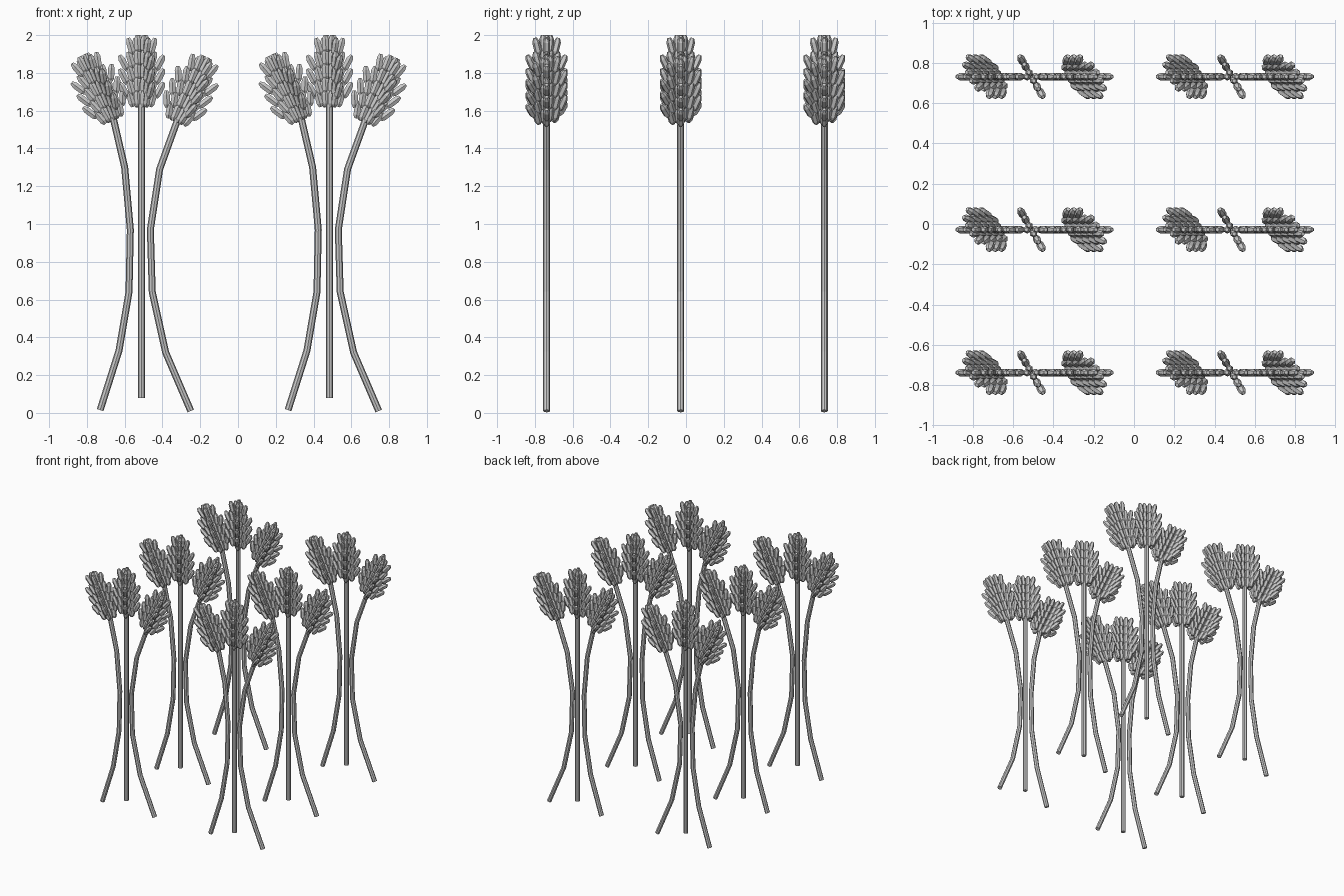
import bpy, bmesh
from math import radians
from mathutils import Matrix, Vector

if "Cube" in bpy.data.objects:
    bpy.data.objects.remove(bpy.data.objects["Cube"])


def stalk_mesh(points):
    """Eight-sided bent stem with closed ends."""
    cu = bpy.data.curves.new("stem_path", 'CURVE')
    cu.dimensions = '3D'
    cu.bevel_depth = 0.0185
    cu.bevel_resolution = 2
    cu.use_fill_caps = True
    sp = cu.splines.new('POLY')
    sp.use_smooth = False
    sp.points.add(len(points) - 1)
    for p, (x, z) in zip(sp.points, points):
        p.co = (x, 0, z, 1)
    tmp = bpy.data.objects.new("stem_path", cu)
    bpy.context.scene.collection.objects.link(tmp)
    me = bpy.data.meshes.new_from_object(tmp.evaluated_get(bpy.context.evaluated_depsgraph_get()))
    bpy.data.objects.remove(tmp)
    me.name = "stalk"
    for p in me.polygons:
        p.use_smooth = False
    return me


def add_grain(bm, mat):
    """Six-sided seed, pinched at both ends."""
    rings = []
    for z, r in ((0, 0.55), (0.018, 1), (0.07, 1), (0.092, 0.5)):
        ring = bmesh.ops.create_circle(bm, segments=6, radius=0.02 * r)['verts']
        bmesh.ops.transform(bm, verts=ring, matrix=mat @ Matrix.Translation((0, 0, z))
                            @ Matrix.Diagonal((1, 0.95, 1, 1)))
        rings.append(ring)
    for a, b in zip(rings, rings[1:]):
        for i in range(6):
            j = (i + 1) % 6
            bm.faces.new((a[i], a[j], b[j], b[i]))
    bm.faces.new(rings[0][::-1])
    bm.faces.new(rings[-1])


def ear_mesh():
    """Two flat fans of seeds crossing on the stem axis."""
    bm = bmesh.new()
    for turn in (0, -60):
        fan = Matrix.Rotation(radians(turn), 4, 'Z')
        for row in range(5):
            for side in (-1, 1):
                for k in range(2 if row in (0, 4) else 3):
                    pos = Vector((side * (0.018 + 0.028 * k), 0,
                                  0.072 * row - (0.012 * k if row else 0)))
                    lean = Matrix.Rotation(radians(side * (4 + 12 * k)), 4, 'Y')
                    add_grain(bm, fan @ Matrix.Translation(pos) @ lean)
    bmesh.ops.recalc_face_normals(bm, faces=bm.faces[:])
    me = bpy.data.meshes.new("ear")
    bm.to_mesh(me)
    bm.free()
    return me


# stem paths (x, z) from the clump centre, ear base and ear tilt
STEMS = {
    "left": ([(-0.22, 0.015), (-0.12, 0.33), (-0.067, 0.64), (-0.06, 0.97),
              (-0.09, 1.30), (-0.155, 1.58)], (-0.15, 1.55), -25),
    "middle": ([(0, 0.08), (0, 1.75)], (0, 1.62), 0),
    "right": ([(0.26, 0.01), (0.127, 0.32), (0.056, 0.64), (0.046, 0.97),
               (0.095, 1.29), (0.193, 1.56)], (0.182, 1.54), 25),
}
ear = ear_mesh()
stalks = {n: stalk_mesh(s[0]) for n, s in STEMS.items()}


def place(name, me, mat):
    ob = bpy.data.objects.new(name, me)
    ob.matrix_world = mat
    bpy.context.scene.collection.objects.link(ob)


# six clumps of three stalks
for cx in (-0.51, 0.485):
    for cy in (-0.738, -0.028, 0.732):
        base = Matrix.Translation((cx, cy, 0))
        for n, (pts, (ex, ez), tilt) in STEMS.items():
            place("stalk_" + n, stalks[n], base)
            place("ear_" + n, ear, base @ Matrix.Translation((ex, 0, ez))
                  @ Matrix.Rotation(radians(tilt), 4, 'Y'))
